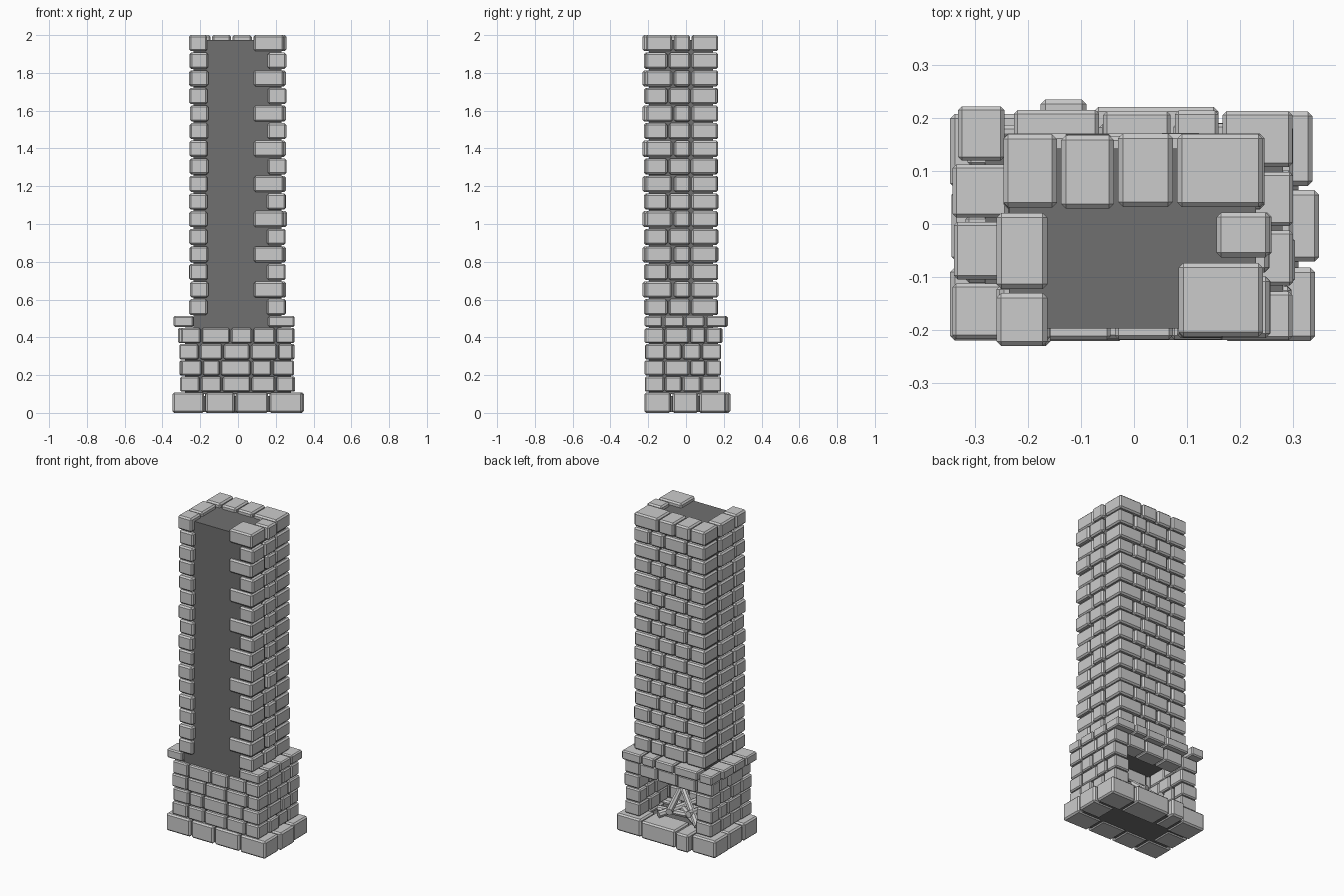
import bpy, bmesh, random
from mathutils import Matrix, Vector

random.seed(4)
cube = bpy.data.objects.get("Cube")
if cube:
    bpy.data.objects.remove(cube, do_unlink=True)


def material(name, value):
    m = bpy.data.materials.new(name)
    m.use_nodes = True
    col = (value, value, value, 1)
    m.diffuse_color = col
    m.node_tree.nodes["Principled BSDF"].inputs["Base Color"].default_value = col
    return m


STONE = material("light grey stone", 0.6)
MORTAR = material("dark grey mortar", 0.16)
GAP = 0.008


def make_object(name, bm, mat, bevel=0.0):
    mesh = bpy.data.meshes.new(name)
    bm.to_mesh(mesh)
    bm.free()
    mesh.materials.append(mat)
    ob = bpy.data.objects.new(name, mesh)
    bpy.context.collection.objects.link(ob)
    if bevel:
        mod = ob.modifiers.new("chamfer", 'BEVEL')
        mod.width = bevel
        mod.segments = 1
        mod.limit_method = 'NONE'
    return ob


def box(bm, x, y, z):
    """Add a block spanning the given (low, high) ranges."""
    lo, hi = Vector((x[0], y[0], z[0])), Vector((x[1], y[1], z[1]))
    bmesh.ops.create_cube(bm, size=1, matrix=Matrix.Translation((lo + hi) / 2)
                          @ Matrix.Diagonal((*(hi - lo), 1)))


def course(bm, edges, across, z, along='x', jitter=0.003):
    """Lay a line of stones between successive edges, with a gap at each joint."""
    for a, b in zip(edges, edges[1:]):
        span = (a + GAP / 2, b - GAP / 2)
        j = random.uniform(-jitter, jitter)
        depth = (across[0] + j, across[1] + j)
        if along == 'x':
            box(bm, span, depth, z)
        else:
            box(bm, depth, span, z)


# Dark core of the stack and the lining of the firebox
bm = bmesh.new()
box(bm, (-0.235, 0.23), (-0.197, 0.142), (0.45, 1.975))
make_object("chimney_core", bm, MORTAR)

bm = bmesh.new()
box(bm, (-0.28, 0.28), (-0.195, -0.13), (0.1, 0.452))
for s in (-1, 1):
    box(bm, sorted((s * 0.22, s * 0.28)), (-0.195, 0.17), (0.1, 0.452))
make_object("firebox_mortar", bm, MORTAR)

bm = bmesh.new()
box(bm, (-0.31, 0.31), (-0.19, 0.19), (0.006, 0.09))
make_object("hearth_slab", bm, MORTAR)

# Foundation stones
bm = bmesh.new()
BASE = (0, 0.108)
course(bm, [-0.35, -0.175, -0.015, 0.163, 0.345], (-0.218, -0.08), BASE)
course(bm, [-0.35, -0.18], (0.07, 0.21), BASE)
course(bm, [-0.18, -0.085], (0.08, 0.235), BASE)
course(bm, [-0.08, 0.163], (0.07, 0.218), BASE)
course(bm, [0.163, 0.34], (0.07, 0.21), BASE)
course(bm, [-0.075, 0.068], (-0.345, -0.2), BASE, 'y')
course(bm, [-0.075, 0.068], (0.2, 0.35), BASE, 'y')
make_object("foundation_stones", bm, STONE, 0.009)

# Firebox walls: front wall, two side walls, lintel over the rear opening
bm = bmesh.new()
fronts = [
    [-0.31, -0.2, -0.085, 0.068, 0.2, 0.3],
    [-0.305, -0.19, -0.095, 0.07, 0.18, 0.3],
    [-0.315, -0.205, -0.08, 0.065, 0.21, 0.295],
    [-0.305, -0.195, -0.04, 0.077, 0.2, 0.3],
]
for row, edges in enumerate(fronts):
    z = (0.112 + row * 0.0858, 0.192 + row * 0.0858)
    course(bm, edges, (-0.216, -0.115), z)
    sides = [-0.115, 0.02, 0.105, 0.19] if row % 2 else [-0.115, -0.02, 0.08, 0.19]
    course(bm, sides, (-0.31, -0.2), z, 'y', 0.008)
    course(bm, sides, (0.195, 0.298), z, 'y', 0.008)
course(bm, [-0.2, -0.07, 0.07, 0.195], (0.09, 0.19), z)
make_object("firebox_walls", bm, STONE, 0.007)

# Projecting ledge, open along the front
bm = bmesh.new()
LEDGE = (0.456, 0.512)
course(bm, [-0.22, -0.108, 0.008, 0.116], (-0.34, -0.235), LEDGE, 'y')
course(bm, [-0.335, -0.24], (0.12, 0.222), LEDGE)
course(bm, [-0.23, -0.062, 0.073, 0.163], (0.1, 0.213), LEDGE)
course(bm, [0.163, 0.302], (0.105, 0.21), LEDGE)
course(bm, [-0.12, -0.008, 0.102], (0.19, 0.302), LEDGE, 'y')
course(bm, [0.155, 0.302], (-0.217, -0.125), LEDGE)
make_object("ledge_stones", bm, STONE, 0.007)

# Chimney stack: alternating courses on the back and both sides
bm = bmesh.new()
ROWS, PITCH = 16, 0.0932
for row in range(ROWS):
    z0 = 0.517 + row * PITCH
    z = (z0, z0 + 0.085)
    if row % 2:
        course(bm, [-0.25, -0.141, -0.034, 0.077, 0.247], (0.03, 0.168), z)
        course(bm, [0.08, 0.247], (-0.212, -0.073), z)
        course(bm, [-0.067, 0.026], (0.155, 0.256), z, 'y')
        left = [-0.234, -0.126, 0.025]
    else:
        course(bm, [-0.25, -0.115, 0.04, 0.135, 0.25], (0.03, 0.168), z)
        course(bm, [-0.219, -0.095, 0.025], (0.155, 0.254), z, 'y')
        left = [-0.226, -0.11, 0.025]
    course(bm, left, (-0.256, -0.16), z, 'y')
make_object("stack_stones", bm, STONE, 0.009)

# Firewood heaped on the hearth
logs = [
    ((-0.16, 0.02, 0.13), (0.15, 0.06, 0.13)),
    ((-0.14, 0.1, 0.13), (0.12, -0.06, 0.15)),
    ((0.1, 0.13, 0.13), (-0.02, -0.08, 0.17)),
    ((-0.17, 0.13, 0.13), (0.02, 0.0, 0.27)),
    ((-0.1, 0.12, 0.18), (-0.12, -0.09, 0.17)),
    ((0.02, 0.14, 0.17), (0.1, -0.08, 0.2)),
]
bm = bmesh.new()
for a, b in logs:
    a, b = Vector(a), Vector(b)
    turn = (b - a).to_track_quat('Z', 'Y').to_matrix().to_4x4()
    bmesh.ops.create_cone(bm, cap_ends=True, segments=8, radius1=0.021, radius2=0.019,
                          depth=(b - a).length,
                          matrix=Matrix.Translation((a + b) / 2) @ turn)
make_object("firewood_logs", bm, STONE)
